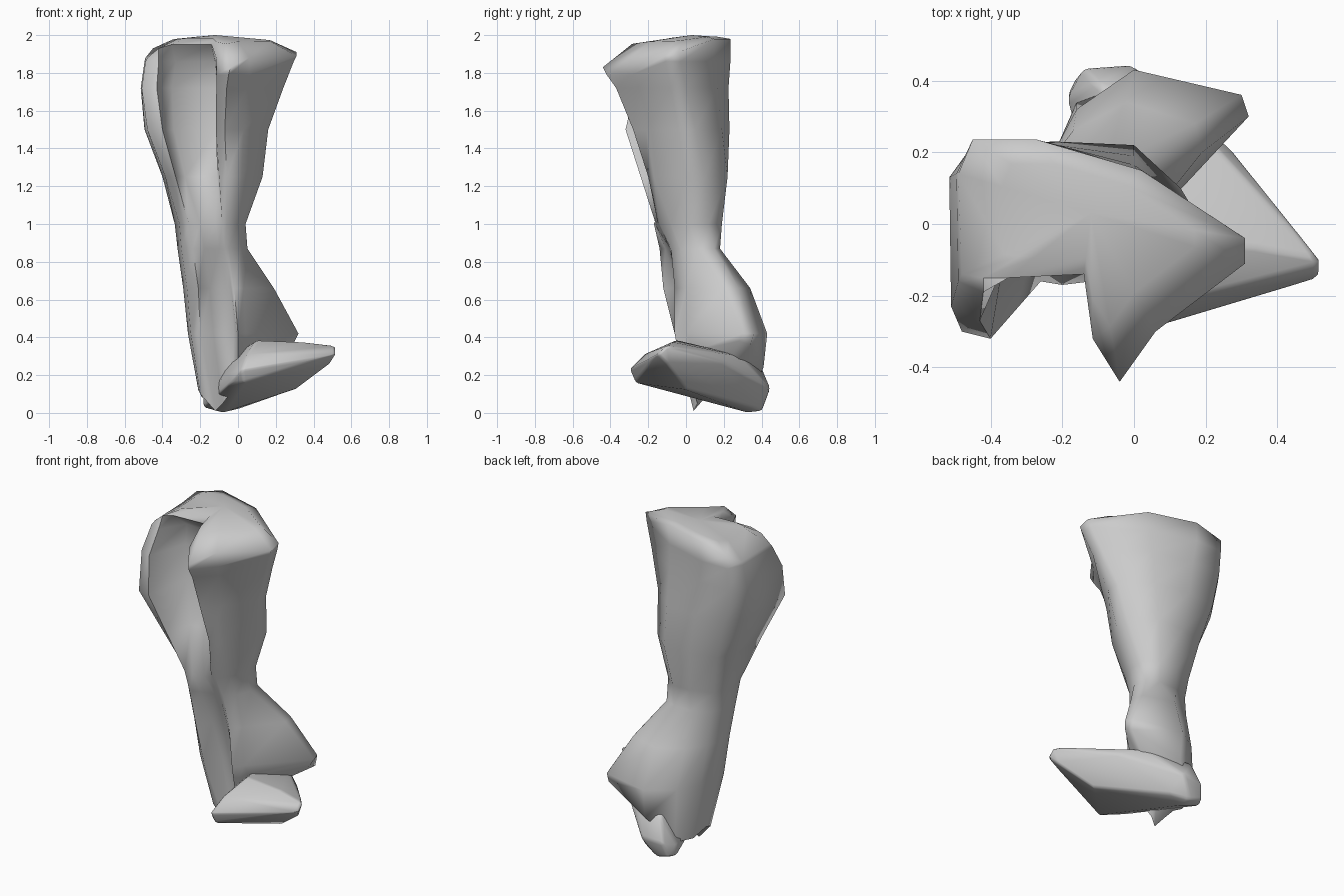
import bpy, bmesh, math
from mathutils import Vector


def finish(bm, name, angle):
    bmesh.ops.recalc_face_normals(bm, faces=bm.faces)
    me = bpy.data.meshes.new(name)
    bm.to_mesh(me)
    bm.free()
    ob = bpy.data.objects.new(name, me)
    bpy.context.collection.objects.link(ob)
    bpy.ops.object.select_all(action='DESELECT')
    ob.select_set(True)
    bpy.context.view_layer.objects.active = ob
    bpy.ops.object.shade_smooth_by_angle(angle=math.radians(angle))
    return ob


def fold(pts, puff):
    """Round the front fold by adding a point that overhangs the groove."""
    pts = [Vector(p) for p in pts]
    extra = pts[7].lerp(pts[8], .4) + Vector((-puff, 0, 0))
    return pts[:8] + [extra] + pts[8:]


def ring(z, pts, puff=0):
    return fold([(x, y, z) for x, y in pts], puff)


def loft(name, rings, cap_top, cap_bottom):
    bm = bmesh.new()
    rows = [[bm.verts.new(p) for p in r] for r in rings]
    n = len(rows[0])
    for a, b in zip(rows, rows[1:]):
        for i in range(n):
            j = (i + 1) % n
            bm.faces.new((a[i], a[j], b[j], b[i]))
    for row, centre in ((rows[0], cap_top), (rows[-1], cap_bottom)):
        c = bm.verts.new(centre)
        for i in range(n):
            bm.faces.new((row[i], row[(i + 1) % n], c))
    return finish(bm, name, 80)


# Sections run: left side, back, right tip, front fold, groove, left fold
top_rim = fold([(-.49, .14, 1.88), (-.45, .235, 1.93), (-.27, .235, 1.98), (.02, .15, 1.98),
                (.31, -.04, 1.91), (.31, -.11, 1.89), (.06, -.3, 1.88), (-.04, -.44, 1.83),
                (-.14, -.14, 1.95), (-.35, -.15, 1.95), (-.42, -.15, 1.93), (-.48, -.14, 1.88)], .035)
under_rim = ring(1.86, [(-.495, .14), (-.45, .235), (-.27, .235), (.01, .15), (.295, -.03), (.295, -.11),
                        (.06, -.29), (-.05, -.42), (-.12, -.06), (-.33, -.04), (-.42, -.19), (-.49, -.16)], .035)
for i in range(6, 9):  # keep the fold tip below the rim
    under_rim[i].z = 1.79
hip = ring(1.72, [(-.515, .13), (-.45, .22), (-.25, .225), (0, .165), (.24, 0), (.24, -.08),
                  (.05, -.26), (-.06, -.37), (-.11, -.04), (-.35, -.02), (-.43, -.27), (-.51, -.23)], .035)
thigh = ring(1.5, [(-.495, .09), (-.41, .21), (-.22, .23), (0, .19), (.16, .05), (.16, -.04),
                   (.03, -.21), (-.07, -.28), (-.11, -.03), (-.34, -.02), (-.4, -.32), (-.48, -.3)], .03)
low_thigh = ring(1.25, [(-.4, .07), (-.34, .18), (-.18, .22), (0, .22), (.13, .1), (.13, 0),
                        (.02, -.17), (-.06, -.2), (-.11, -.07), (-.28, -.07), (-.33, -.24), (-.385, -.21)], .02)
knee = ring(1.0, [(-.335, .05), (-.29, .14), (-.16, .19), (-.04, .19), (.04, .12), (.04, .02),
                  (0, -.08), (-.06, -.14), (-.12, -.16), (-.2, -.17), (-.26, -.16), (-.31, -.1)])
neck = ring(.87, [(-.32, .04), (-.27, .13), (-.16, .18), (-.04, .18), (.03, .15), (.05, .06),
                  (.01, -.03), (-.05, -.08), (-.1, -.09), (-.18, -.11), (-.24, -.14), (-.3, -.07)])
calf = ring(.66, [(-.29, .05), (-.25, .15), (-.17, .26), (-.02, .34), (.17, .28), (.19, .2),
                  (.03, 0), (-.02, -.06), (-.06, -.03), (-.15, -.04), (-.21, -.12), (-.27, -.05)])
cuff = ring(.42, [(-.265, .08), (-.23, .18), (-.16, .32), (0, .43), (.3, .36), (.32, .3),
                  (.04, 0), (0, -.06), (-.02, .02), (-.13, .03), (-.2, -.06), (-.25, -.02)])
hem = fold([(-.21, .1, .12), (-.19, .2, .08), (-.16, .34, .1), (0, .41, .24), (.3, .34, .36),
            (.3, .28, .38), (.05, .05, .33), (0, -.03, .26), (-.03, .04, .12), (-.08, .06, .05),
            (-.12, .04, .01), (-.2, .04, .1)], 0)

# Softened crown just inside the top rim
crown = []
for p in top_rim:
    q = p.lerp(Vector((-.12, .03, 2)), .33)
    q.z = p.z + (1.995 - p.z) * .75
    crown.append(q)

# Draped trouser leg
loft("draped_leg", [crown, top_rim, under_rim, hip, thigh, low_thigh, knee, neck, calf, cuff, hem],
     (-.12, .03, 2.0), (-.04, .16, .15))

# Shoe: a rounded hull from heel to the slanted toe edge
shoe_points = [(-.14, .435, .12), (0, .445, .13), (-.185, .35, .1), (-.185, .36, .03), (-.16, .41, .035),
               (-.08, .4, .01), (-.08, .33, 0), (.03, .35, .03), (-.1, .39, .26), (.15, .3, .3),
               (.28, .2, .27), (.52, -.1, .355), (.52, -.15, .31), (.49, -.1, .26), (.31, 0, .125),
               (.28, -.205, .27), (.02, -.3, .23), (.03, -.27, .16), (-.05, -.16, .15),
               (-.05, -.12, .21), (.1, -.05, .385), (.35, -.07, .375), (.05, -.22, .31)]
bm = bmesh.new()
for p in shoe_points:
    bm.verts.new(p)
bmesh.ops.convex_hull(bm, input=bm.verts[:])
loose = [v for v in bm.verts if not v.link_faces]
bmesh.ops.delete(bm, geom=loose, context='VERTS')
shoe = finish(bm, "shoe", 80)
bevel = shoe.modifiers.new("soft_edges", 'BEVEL')
bevel.width = .015
bevel.segments = 2
bevel.angle_limit = math.radians(25)
